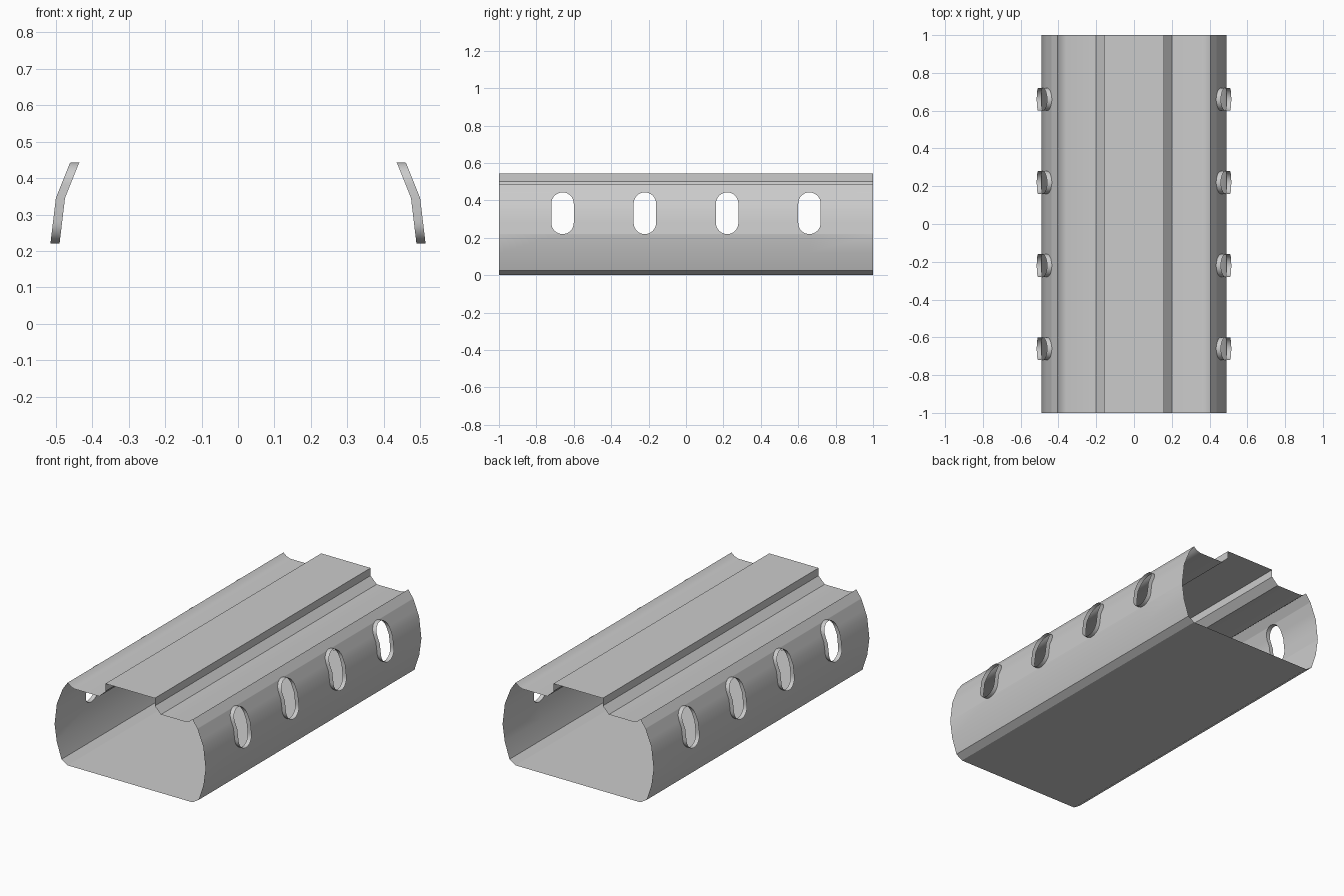
import bpy, bmesh, math

old = bpy.data.objects.get("Cube")
if old:
    bpy.data.objects.remove(old, do_unlink=True)

HALF_LENGTH = 1.0
SLOT_CENTRES = (-0.66, -0.22, 0.22, 0.66)
SLOT_LOW, SLOT_HIGH, SLOT_RADIUS = 0.22, 0.443, 0.06
RIM_DEPTH = 0.025

# Half cross-section: floor, bulging side wall, gutter, raised deck
floor = [(0, 0), (0.405, 0)]
wall = [(0.445, 0.025), (0.476, 0.12), (0.49, 0.22), (0.475, 0.345),
        (0.437, 0.44), (0.405, 0.485)]
roof = [(0.385, 0.468), (0.36, 0.46), (0.2, 0.46), (0.16, 0.5),
        (0.16, 0.545), (0, 0.545)]


def wall_x(z):
    for (xa, za), (xb, zb) in zip(wall, wall[1:]):
        if za <= z <= zb:
            return xa + (xb - xa) * (z - za) / (zb - za)


def slot_half_width(z):
    if not SLOT_LOW < z < SLOT_HIGH:
        return 0
    d = max(SLOT_LOW + SLOT_RADIUS - z, z - SLOT_HIGH + SLOT_RADIUS, 0)
    return math.sqrt(max(SLOT_RADIUS ** 2 - d ** 2, 0))


# Extra wall levels that follow the rounded slot ends
levels = {z for x, z in wall}
for i in range(9):
    rise = SLOT_RADIUS * (1 - math.cos(i * math.pi / 16))
    levels |= {SLOT_LOW + rise, SLOT_HIGH - rise}
section = ([(x, z, 0) for x, z in floor]
           + [(wall_x(z), z, slot_half_width(z)) for z in sorted(levels)]
           + [(x, z, 0) for x, z in roof])

# Sweep the section along y, leaving the slot columns open
bm = bmesh.new()
rows = []
for x, z, w in section:
    ys = [-HALF_LENGTH]
    for c in SLOT_CENTRES:
        ys += [c - w, c + w]
    rows.append([bm.verts.new((x, y, z)) for y in ys + [HALF_LENGTH]])
for a, b in zip(rows, rows[1:]):
    for i in range(0, len(a), 2):
        bm.faces.new((a[i], a[i + 1], b[i + 1], b[i]))
bmesh.ops.remove_doubles(bm, verts=bm.verts, dist=0.0001)

# Raise the slot rims outward
rim_edges = [e for e in bm.edges if e.is_boundary
             and all(abs(v.co.y) < 0.9 and v.co.x > 0.1 for v in e.verts)]
grown = bmesh.ops.extrude_edge_only(bm, edges=rim_edges)["geom"]
rim_verts = [g for g in grown if isinstance(g, bmesh.types.BMVert)]
bmesh.ops.translate(bm, verts=rim_verts, vec=(RIM_DEPTH, 0, 0))
bmesh.ops.recalc_face_normals(bm, faces=bm.faces)
if next(f for f in bm.faces if f.calc_center_median().z < 0.001).normal.z > 0:
    bmesh.ops.reverse_faces(bm, faces=bm.faces)

mesh = bpy.data.meshes.new("slotted_channel")
bm.to_mesh(mesh)
bm.free()
channel = bpy.data.objects.new("slotted_channel", mesh)
bpy.context.collection.objects.link(channel)

grey = bpy.data.materials.new("plain_grey")
grey.use_nodes = True
colour = (0.6, 0.6, 0.6, 1)
grey.diffuse_color = colour
grey.node_tree.nodes["Principled BSDF"].inputs["Base Color"].default_value = colour
mesh.materials.append(grey)

# Mirror the half section and smooth the bulging sides
mirror = channel.modifiers.new("both_sides", 'MIRROR')
mirror.merge_threshold = 0.0005
bpy.ops.object.select_all(action='DESELECT')
channel.select_set(True)
bpy.context.view_layer.objects.active = channel
bpy.ops.object.shade_smooth_by_angle(angle=math.radians(30))
